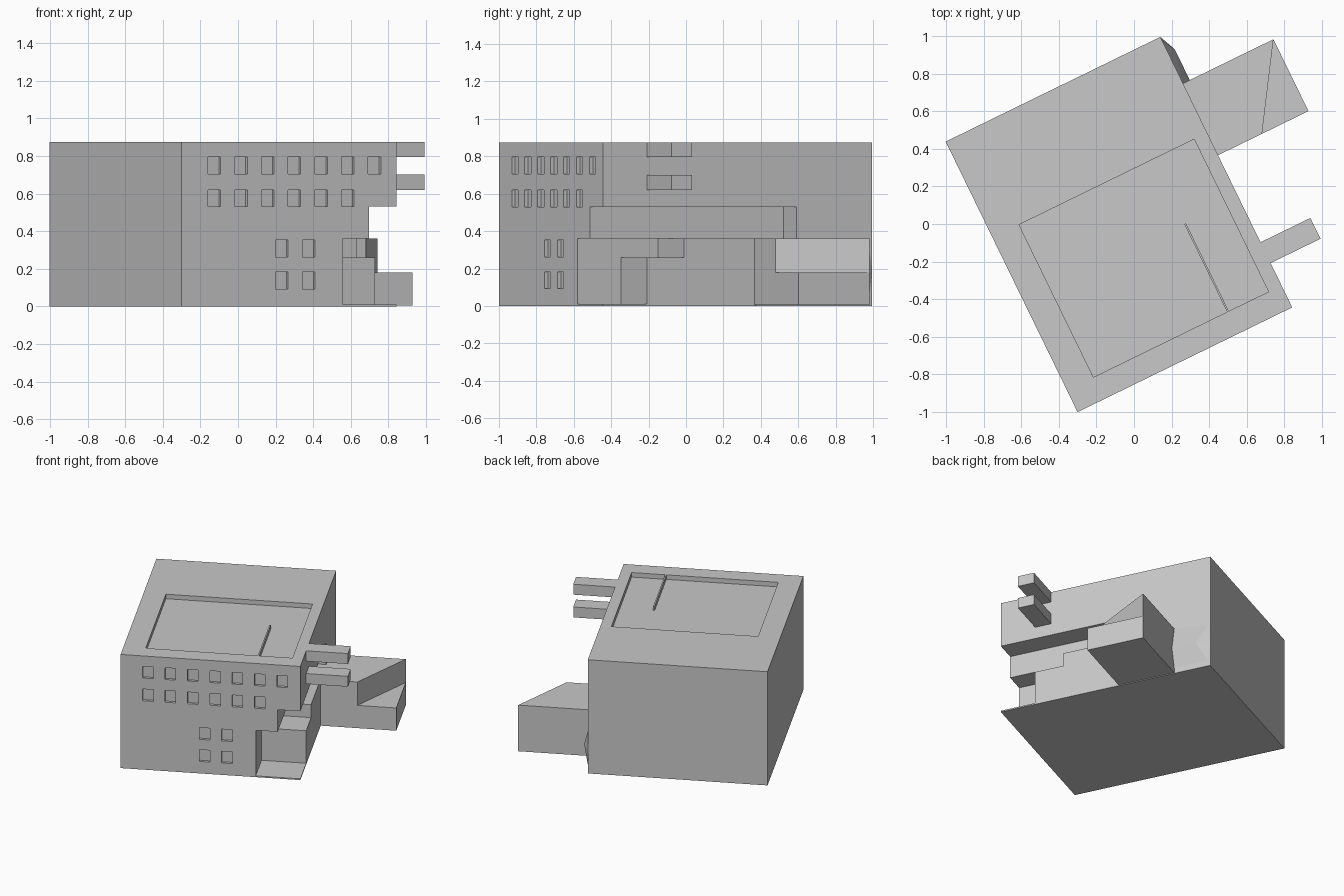
import bpy, bmesh, math
from mathutils import Matrix

cube = bpy.data.objects.get("Cube")
if cube:
    bpy.data.objects.remove(cube, do_unlink=True)

# One grey for the whole building
grey = bpy.data.materials.new("plain_grey")
grey.use_nodes = True
grey.diffuse_color = (0.58, 0.58, 0.58, 1)
grey.node_tree.nodes["Principled BSDF"].inputs["Base Color"].default_value = grey.diffuse_color

# Local axes: x along the front wall, y into the depth, turned on the site
SITE = Matrix.Translation((-0.30, -1.0, 0)) @ Matrix.Rotation(math.radians(26), 4, "Z")
WIDTH, DEPTH, TOP = 1.27, 1.60, 0.875


def finish(bm, name):
    bmesh.ops.recalc_face_normals(bm, faces=bm.faces)
    mesh = bpy.data.meshes.new(name)
    bm.to_mesh(mesh)
    bm.free()
    mesh.materials.append(grey)
    obj = bpy.data.objects.new(name, mesh)
    obj.matrix_world = SITE
    bpy.context.collection.objects.link(obj)
    return obj


def extrude(bm, points, offset):
    face = bm.faces.new([bm.verts.new(p) for p in points])
    new = bmesh.ops.extrude_face_region(bm, geom=[face])["geom"]
    bmesh.ops.translate(bm, vec=offset, verts=[v for v in new if isinstance(v, bmesh.types.BMVert)])


def add_box(bm, x, y, z):
    extrude(bm, [(x[0], y[0], z[0]), (x[1], y[0], z[0]), (x[1], y[1], z[0]), (x[0], y[1], z[0])],
            (0, 0, z[1] - z[0]))


def box(name, x, y, z):
    bm = bmesh.new()
    add_box(bm, x, y, z)
    return finish(bm, name)


# Main volume: stepped front profile, full section at the back
bm = bmesh.new()
profile = [(0, 0.005), (0.955, 0.005), (0.955, 0.36), (1.11, 0.36), (1.11, 0.53),
           (WIDTH, 0.53), (WIDTH, TOP), (0, TOP)]
extrude(bm, [(x, 0, z) for x, z in profile], (0, DEPTH, 0))
body = finish(bm, "main_building")

# Recessed windows and sunken roof
bm = bmesh.new()
rows = [(0.705, 0.156, 7), (0.53, 0.156, 6), (0.262, 0.556, 2), (0.092, 0.556, 2)]
for z, start, count in rows:
    for i in range(count):
        x = start + i * 0.158
        add_box(bm, (x, x + 0.075), (-0.05, 0.02), (z, z + 0.09))
add_box(bm, (0.157, 1.193), (0.13, 1.032), (0.84, 1.0))
cutter = finish(bm, "opening_cutter")
cutter.hide_render = True
mod = body.modifiers.new("openings", "BOOLEAN")
mod.operation = "DIFFERENCE"
mod.solver = "EXACT"
mod.object = cutter
bpy.context.view_layer.objects.active = body
bpy.ops.object.modifier_apply(modifier=mod.name)
bpy.data.objects.remove(cutter, do_unlink=True)

# Back corner filling the stepped recess, ground slab, roof divider
box("back_corner", (0.95, WIDTH), (1.15, DEPTH), (0.005, 0.54))
box("ground_slab", (0, WIDTH), (0, DEPTH), (0, 0.01))
box("roof_divider", (0.948, 0.958), (0.13, 0.65), (0.835, 0.872))

# Side lobby under the overhang
box("lobby_lower", (0.94, WIDTH), (0.26, 1.0), (0.005, 0.26))
box("lobby_upper", (0.94, WIDTH), (0.48, 1.0), (0.25, 0.36))

# Side annex with a cut-back upper storey
box("annex_lower", (1.0, 1.805), (0.90, 1.325), (0.005, 0.18))
bm = bmesh.new()
extrude(bm, [(1.0, 0.90, 0.17), (1.53, 0.90, 0.17), (1.805, 1.325, 0.17), (1.0, 1.325, 0.17)],
        (0, 0, 0.19))
finish(bm, "annex_upper")

# Shallow bulge on the side wall behind the annex
bm = bmesh.new()
for point in [(1.26, 1.32, 0.01), (1.26, DEPTH, 0.01), (1.26, 1.32, 0.36), (1.26, DEPTH, 0.36),
              (WIDTH, 1.32, 0.36), (1.31, 1.32, 0.18), (1.31, 1.507, 0.18), (WIDTH, DEPTH, 0.18)]:
    bm.verts.new(point)
bmesh.ops.convex_hull(bm, input=bm.verts)
finish(bm, "wall_bulge")

# Two projecting beams
for name, z in (("upper_beam", 0.795), ("lower_beam", 0.62)):
    box(name, (1.25, 1.565), (0.262, 0.385), (z, z + 0.08))
